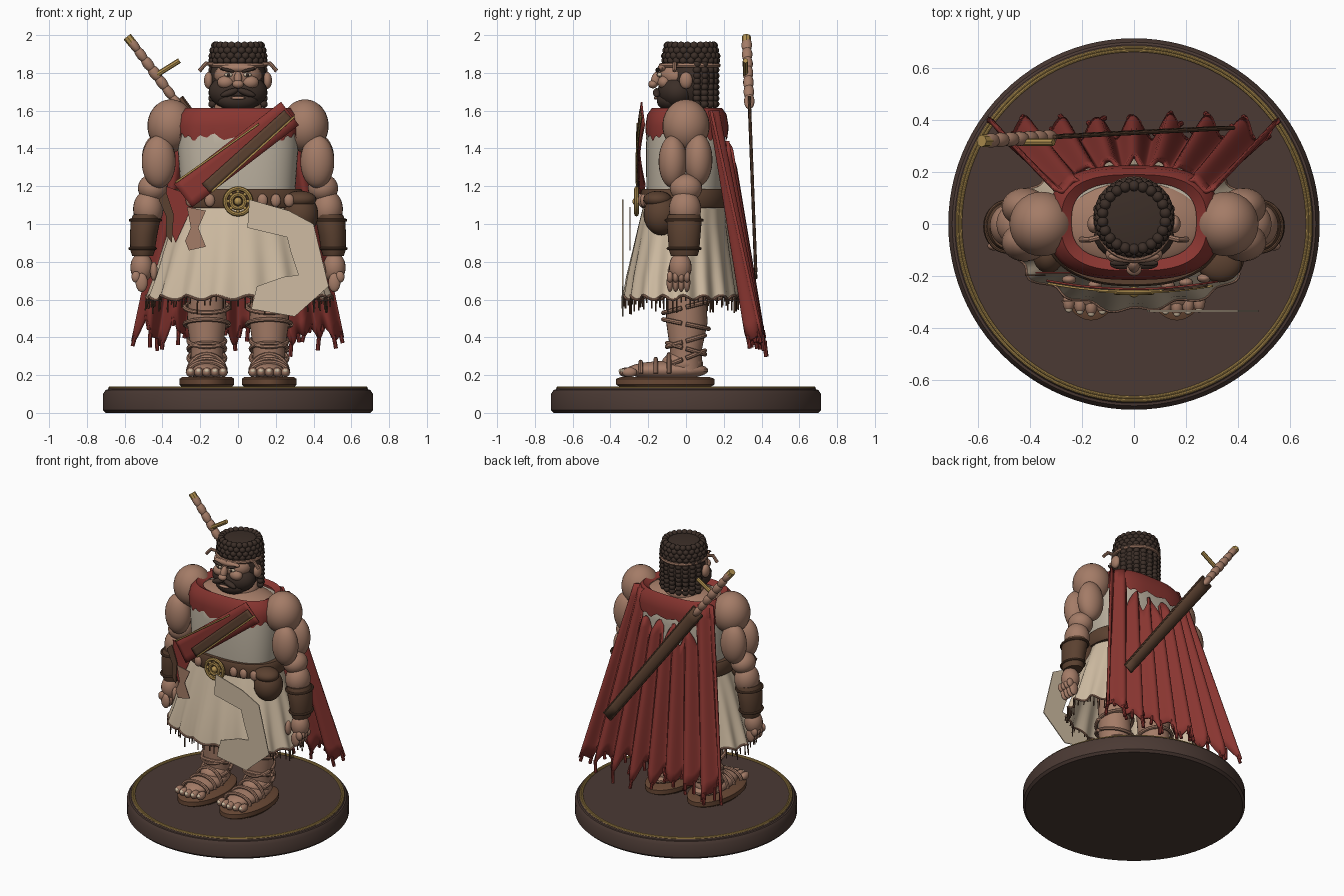
import bpy, bmesh, random
from math import sin, cos, pi, radians, copysign
from mathutils import Matrix, Vector, Euler

random.seed(4)
if "Cube" in bpy.data.objects:
    bpy.data.objects.remove(bpy.data.objects["Cube"])


def material(name, *rgb):
    m = bpy.data.materials.new(name)
    m.use_nodes = True
    m.diffuse_color = (*rgb, 1)
    m.node_tree.nodes["Principled BSDF"].inputs["Base Color"].default_value = (*rgb, 1)
    return m


SKIN = material("tan skin", .37, .20, .135)
RED = material("red cloth", .25, .036, .03)
CREAM = material("cream linen", .62, .50, .36)
LINEN = material("pale grey linen", .50, .44, .35)
HAIR = material("dark hair", .045, .028, .021)
LEATHER = material("brown leather", .105, .053, .03)
SOLE = material("sole leather", .14, .065, .035)
GOLD = material("aged gold", .44, .28, .08)
BASE = material("dark base", .07, .042, .034)


def add(name, mesh, mat):
    mesh.materials.clear()
    mesh.materials.append(mat)
    mesh.shade_smooth()
    mesh.set_sharp_from_angle(angle=radians(40))
    ob = bpy.data.objects.new(name, mesh)
    bpy.context.collection.objects.link(ob)
    return ob


def finish(name, bm, mat):
    bmesh.ops.recalc_face_normals(bm, faces=bm.faces)
    mesh = bpy.data.meshes.new(name)
    bm.to_mesh(mesh)
    bm.free()
    return add(name, mesh, mat)


def balls(name, items, mat, seg=20):
    # items: (location, radii[, rotation])
    bm = bmesh.new()
    for loc, rad, *rot in items:
        m = Matrix.Translation(loc)
        if rot:
            m = m @ Euler(rot[0]).to_matrix().to_4x4()
        bmesh.ops.create_uvsphere(bm, u_segments=seg, v_segments=seg // 2 + 1, radius=1,
                                  matrix=m @ Matrix.Diagonal((*rad, 1)))
    return finish(name, bm, mat)


def tubes(name, paths, r, mat, closed=False):
    cu = bpy.data.curves.new(name, "CURVE")
    cu.dimensions, cu.bevel_depth, cu.bevel_resolution, cu.use_fill_caps = "3D", r, 2, True
    for path in paths:
        sp = cu.splines.new("POLY")
        sp.points.add(len(path) - 1)
        for p, co in zip(sp.points, path):
            p.co = (*co, 1)
        sp.use_cyclic_u = closed
    tmp = bpy.data.objects.new(name + " path", cu)
    mesh = bpy.data.meshes.new_from_object(tmp)
    bpy.data.objects.remove(tmp)
    return add(name, mesh, mat)


def circle(c, rx, ry, n=32, tilt=0):
    return [(c[0] + rx * cos(a), c[1] + ry * sin(a), c[2] + tilt * sin(a))
            for a in (2 * pi * i / n for i in range(n))]


def loft(name, rings, mat, p=1, n=64, caps=True, shape=lambda a, k: (1, 0)):
    # rings: (z, rx, ry, cx, cy); shape gives radial scale and height offset
    bm = bmesh.new()
    rows = []
    for k, (z, rx, ry, cx, cy) in enumerate(rings):
        row = []
        for i in range(n):
            a = 2 * pi * i / n
            s, dz = shape(a, k)
            c, d = cos(a), sin(a)
            row.append(bm.verts.new((cx + s * rx * copysign(abs(c) ** p, c),
                                     cy + s * ry * copysign(abs(d) ** p, d), z + dz)))
        rows.append(row)
    for r0, r1 in zip(rows, rows[1:]):
        for i in range(n):
            bm.faces.new((r0[i], r0[i - 1], r1[i - 1], r1[i]))
    if caps:
        bm.faces.new(rows[0])
        bm.faces.new(rows[-1])
    return finish(name, bm, mat)


def sheet(name, nu, nv, fn, mat, thick):
    bm = bmesh.new()
    g = [[bm.verts.new(fn(i / nu, j / nv)) for j in range(nv + 1)] for i in range(nu + 1)]
    for i in range(nu):
        for j in range(nv):
            bm.faces.new((g[i][j], g[i + 1][j], g[i + 1][j + 1], g[i][j + 1]))
    ob = finish(name, bm, mat)
    mod = ob.modifiers.new("thickness", "SOLIDIFY")
    mod.thickness, mod.offset = thick, 0
    return ob


def plate(name, outline, y, mat):
    bm = bmesh.new()
    f = bm.faces.new([bm.verts.new((x, y, z)) for x, z in outline])
    new = bmesh.ops.extrude_face_region(bm, geom=[f])["geom"]
    bmesh.ops.translate(bm, vec=(0, .006, 0), verts=[v for v in new if isinstance(v, bmesh.types.BMVert)])
    return finish(name, bm, mat)


# Display base
loft("base", [(z, r, r, 0, 0) for z, r in ((0, .7), (.015, .715), (.1, .715), (.122, .7), (.124, .69), (.132, .685))],
     BASE, n=96)
tubes("base_ring", [circle((0, 0, .134), r, r, 96) for r in (.668, .68)], .006, GOLD, True)

# Legs, sandals and arms
for s, side in ((1, "left"), (-1, "right")):
    x = .165 * s
    loft(side + "_sole", [(z, r, r * 1.8, x, -.11) for z, r in ((.13, .125), (.15, .145), (.18, .145), (.19, .13))], SOLE)
    loft(side + "_leg", [(.22, .085, .085, x, 0), (.34, .085, .085, x, 0), (.48, .105, .11, x, .005),
                         (.6, .1, .105, x, 0), (.85, .12, .12, x, 0)], SKIN, n=32)
    balls(side + "_foot", [((x, -.1, .225), (.1, .22, .05)), ((x, -.02, .26), (.09, .11, .07))] +
          [((x + .043 * (i - 2), -.315 + .008 * abs(i - 2), .215), (.024, .04, .026)) for i in range(5)], SKIN)
    balls(side + "_toenails", [((x + .043 * (i - 2), -.345 + .008 * abs(i - 2), .222), (.014, .012, .012))
                               for i in range(5)], CREAM, 10)
    tubes(side + "_sandal_straps", [circle((x, 0, z), .097 + .02 * (z > .4), .1 + .02 * (z > .4), tilt=t)
          for z, t in ((.29, .04), (.34, -.03), (.38, .03), (.47, -.025), (.56, .03))] +
          [[(x + .1 * cos(a), y, .21 + h * sin(a)) for a in (pi * i / 12 for i in range(13))]
           for y, h in ((-.24, .06), (-.16, .075), (-.09, .1))], .012, SKIN)
    balls(side + "_arm", [((.355 * s, 0, 1.52), (.125, .125, .14)), ((.42 * s, -.07, 1.33), (.09, .075, .14)),
          ((.42 * s, .065, 1.34), (.09, .075, .14)), ((.45 * s, 0, 1.19), (.08, .085, .075)),
          ((.475 * s, -.005, 1.08), (.08, .085, .1))], SKIN, 28)
    loft(side + "_bracer", [(z, r, r + .015, c * s, -.01) for z, r, c in
         ((.83, .055, .505), (.86, .065, .505), (.94, .072, .5), (1.02, .078, .49), (1.05, .07, .485))], LEATHER, n=32)
    tubes(side + "_bracer_trim", [circle((.505 * s, -.01, .87), .068, .085), circle((.49 * s, -.01, 1.02), .08, .096)],
          .008, LEATHER, True)
    balls(side + "_hand", [((.51 * s, -.03, .77), (.06, .06, .08)), ((.445 * s, -.07, .75), (.02, .025, .05))] +
          [((.51 * s, -.085 + .03 * i, .69), (.032, .018, .05)) for i in range(4)] +
          [((.54 * s, -.085 + .03 * i, .72), (.024, .017, .03)) for i in range(4)], SKIN)

# Torso and tunic
balls("shoulders", [((0, 0, 1.53), (.3, .18, .09)), ((0, .02, 1.6), (.13, .12, .09))], SKIN, 32)
loft("tunic_top", [(1.08, .3, .2, 0, -.005), (1.2, .305, .205, 0, -.005), (1.42, .32, .212, 0, 0),
                   (1.54, .31, .2, 0, 0), (1.57, .27, .17, 0, 0)], LINEN, p=.75)


def drape(a, k):
    f = k / 4
    return 1 + .035 * f * sin(17 * a) + .02 * f * sin(7 * a + 1), .012 * (k == 4) * sin(17 * a + 1)


SKIRT = [(1.12, .31, .215, 0, -.005), (1.0, .355, .235, 0, -.015), (.86, .4, .26, 0, -.02),
         (.72, .44, .285, 0, -.025), (.61, .475, .3, 0, -.025)]
loft("tunic_skirt", SKIRT, CREAM, n=160, caps=False, shape=drape)
hem, fringe = [], []
for i in range(160):
    a = 2 * pi * i / 160
    k, dz = drape(a, 4)
    p = (k * .475 * cos(a), -.025 + k * .3 * sin(a), .61 + dz)
    hem.append(p)
    if i % 2 == 0:
        fringe.append([p, (p[0] * 1.01, p[1], p[2] - random.uniform(.02, .08))])
tubes("skirt_hem", [hem], .007, SKIN, True)
tubes("skirt_fringe", fringe, .004, LEATHER)
plate("loose_skirt_panel", [(.06, 1.13), (.27, 1.07), (.4, 1.0), (.48, .67), (.3, .51), (.07, .55), (.1, .67),
                            (.24, .72), (.32, .73), (.28, .85), (.26, .93), (.05, .98)], -.338, CREAM)

# Belt, buckle and pouches
loft("belt", [(1.085, .335, .228, 0, -.005), (1.1, .345, .235, 0, -.005), (1.17, .345, .235, 0, -.005),
              (1.185, .335, .228, 0, -.005)], LEATHER, p=.85)
buckle = [[(r * cos(a), -.262, 1.12 + r * sin(a)) for a in (pi * i / 16 for i in range(32))] for r in (.068, .036)]
tubes("buckle_rings", buckle, .012, GOLD, True)
balls("buckle_studs", [((0, -.262, 1.12), (.022, .022, .022))] +
      [((.052 * cos(i * pi / 4), -.262, 1.12 + .052 * sin(i * pi / 4)), (.01, .01, .01)) for i in range(8)], GOLD, 12)
balls("belt_studs", [((x, -.245 + .5 * x * x, 1.125), (.028, .018, .035)) for x in (-.25, -.15, .13, .2, .27)], SKIN, 14)
balls("pouch", [((.33, -.13, 1.05), (.095, .095, .11)), ((.33, -.15, 1.13), (.085, .075, .045))], LEATHER, 28)
balls("small_pouch", [((-.33, -.12, 1.09), (.06, .07, .08))], LEATHER)
plate("hanging_strap", [(-.27, 1.09), (-.17, 1.07), (-.21, .98), (-.17, .88), (-.26, .86), (-.28, .91), (-.25, .98)],
      -.3, SKIN)
plate("left_hanging_leather", [(-.42, 1.13), (-.38, 1.17), (-.34, 1.05), (-.35, .9), (-.38, .94), (-.38, 1.04)], -.2, LEATHER)
plate("sash_tail", [(-.38, 1.2), (-.22, 1.14), (-.33, .9), (-.37, 1.0)], -.19, RED)

# Red collar, sash, leather strap and gold cords
loft("collar", [(1.46, .325, .217, 0, .005), (1.52, .33, .22, 0, .005), (1.58, .315, .21, 0, .005),
                (1.615, .28, .185, 0, .005), (1.59, .24, .15, 0, .01)], RED, p=.72, n=96, caps=False,
     shape=lambda a, k: (1, .012 * sin(23 * a) + .01 * sin(9 * a) if k == 0 else 0))


def band(name, start, end, width, lift, mat, thick=.008):
    a, b = Vector(start), Vector(end)
    side = (b - a).orthogonal().normalized() * width / 2

    def point(u, v):
        x, z = a.lerp(b, u) + side * (2 * v - 1)
        return x, -.205 - lift - .035 * (1 - (x / .35) ** 2), z
    return sheet(name, 24, 4, point, mat, thick)


band("sash", (.275, 1.585), (-.29, 1.15), .155, .01, RED)
band("baldric", (.265, 1.58), (-.17, 1.19), .06, .02, LEATHER)
band("baldric_edge", (.3, 1.57), (-.14, 1.17), .01, .024, GOLD)
band("upper_cord", (.11, 1.53), (-.33, 1.22), .01, .02, GOLD)


# Pleated cape with torn upper and lower edges
def cape_point(u, v):
    w = 2 * u - 1
    top = 1.6 if abs(w) > .62 else 1.3 + .14 * abs(sin(w * 10))
    low = .42 + .025 * sin(w * 47) + .03 * sin(w * 19) - .03 * cos(w * 8 * pi)
    z = top + (low - top) * v
    f = (1.6 - z) / 1.2
    y = .2 - .08 * w * w + (.17 + .07 * w * w) * f + (.012 + .03 * f) * cos(w * 8 * pi)
    return w * (.31 + .25 * f), y, z


sheet("cape", 144, 14, cape_point, RED, .016)
tassels = []
for i in range(30):
    p = Vector(cape_point((i + .5) / 30, 1))
    tassels.append([p + Vector((0, 0, .02)), p + Vector((random.uniform(-.015, .015), .008, -random.uniform(.02, .07)))])
tubes("cape_tassels", tassels, .011, RED)

# Head, face and beard
balls("hair_and_beard", [((0, .03, 1.77), (.15, .135, .17)), ((0, -.045, 1.7), (.155, .105, .1)),
      ((0, -.08, 1.655), (.11, .075, .06)), ((.045, -.155, 1.695), (.05, .02, .018), (0, .35, 0)),
      ((-.045, -.155, 1.695), (.05, .02, .018), (0, -.35, 0))], HAIR, 28)
balls("face", [((0, -.045, 1.785), (.125, .1, .08)), ((.065, -.115, 1.75), (.045, .035, .035)),
      ((-.065, -.115, 1.75), (.045, .035, .035)), ((0, -.16, 1.765), (.022, .025, .045), (-.3, 0, 0)),
      ((0, -.175, 1.74), (.03, .025, .022)), ((0, -.125, 1.825), (.1, .025, .022)),
      ((.155, .0, 1.76), (.025, .035, .045)), ((-.155, .0, 1.76), (.025, .035, .045)),
      ((0, -.158, 1.667), (.04, .012, .009))], SKIN, 24)
for s, side in ((1, "left"), (-1, "right")):
    balls(side + "_eye", [((.05 * s, -.139, 1.79), (.022, .014, .012))], CREAM, 14)
    balls(side + "_pupil", [((.05 * s, -.15, 1.79), (.009, .006, .009))], HAIR, 12)
    balls(side + "_eyebrow", [((.055 * s, -.15, 1.815), (.04, .012, .009), (0, -.25 * s, 0))], HAIR, 14)
    tubes(side + "_headband_end", [[(.13 * s, -.05, 1.845), (.17 * s, -.06, 1.85), (.205 * s, -.06, 1.81)]], .011, SKIN)
tubes("headband", [circle((0, .02, 1.84), .145, .152)], .012, SKIN, True)

# Curled hair: cap rings and columns down the back
loft("hair_crown", [(z, r, r, 0, .025) for z, r in ((1.83, .14), (1.9, .135), (1.945, .115), (1.95, .09))], HAIR, n=32)
curls = []
for k, (z, r) in enumerate(((1.865, .135), (1.89, .135), (1.918, .13), (1.945, .122))):
    for i in range(22):
        a = 2 * pi * (i + k % 2 / 2) / 22
        curls.append(((r * cos(a), .025 + r * sin(a), z), (.022, .022, .021)))
for k in range(8):
    for i in range(9):
        a = pi * (.08 + .105 * i)
        curls.append(((.14 * cos(a), .025 + .13 * sin(a), 1.635 + .03 * k), (.022, .022, .021)))
balls("curls", curls, HAIR, 12)

# Sword with scabbard slung across the back
tip, mouth, pommel = Vector((.36, .37, .73)), Vector((-.33, .335, 1.65)), Vector((-.575, .32, 1.98))
across = Vector((.8, 0, .6)) * .04
sheet("scabbard", 12, 2, lambda u, v: mouth.lerp(tip, u) + across * (2 * v - 1) * (1.1 - .3 * u), LEATHER, .014)
tubes("scabbard_edges", [[mouth + across * k, tip + across * k * .75] for k in (-1, 1)], .008, LEATHER)
grip = [mouth.lerp(pommel, t) for t in (0, .15, .3, .45, .6, .75, .9)]
turn = (0, -.64, 0)
balls("sword_grip", [(p, (.03 - .002 * abs(i - 3), .028, .05), turn) for i, p in enumerate(grip)], SKIN, 16)
tubes("sword_grip_core", [[mouth, pommel]], .02, SKIN)
tubes("sword_pommel", [[pommel - Vector((.012, 0, -.012)), pommel + Vector((.02, 0, -.028))]], .024, GOLD)
tubes("sword_guard", [[(-.43, .315, 1.79), (-.31, .315, 1.865)]], .014, GOLD)
